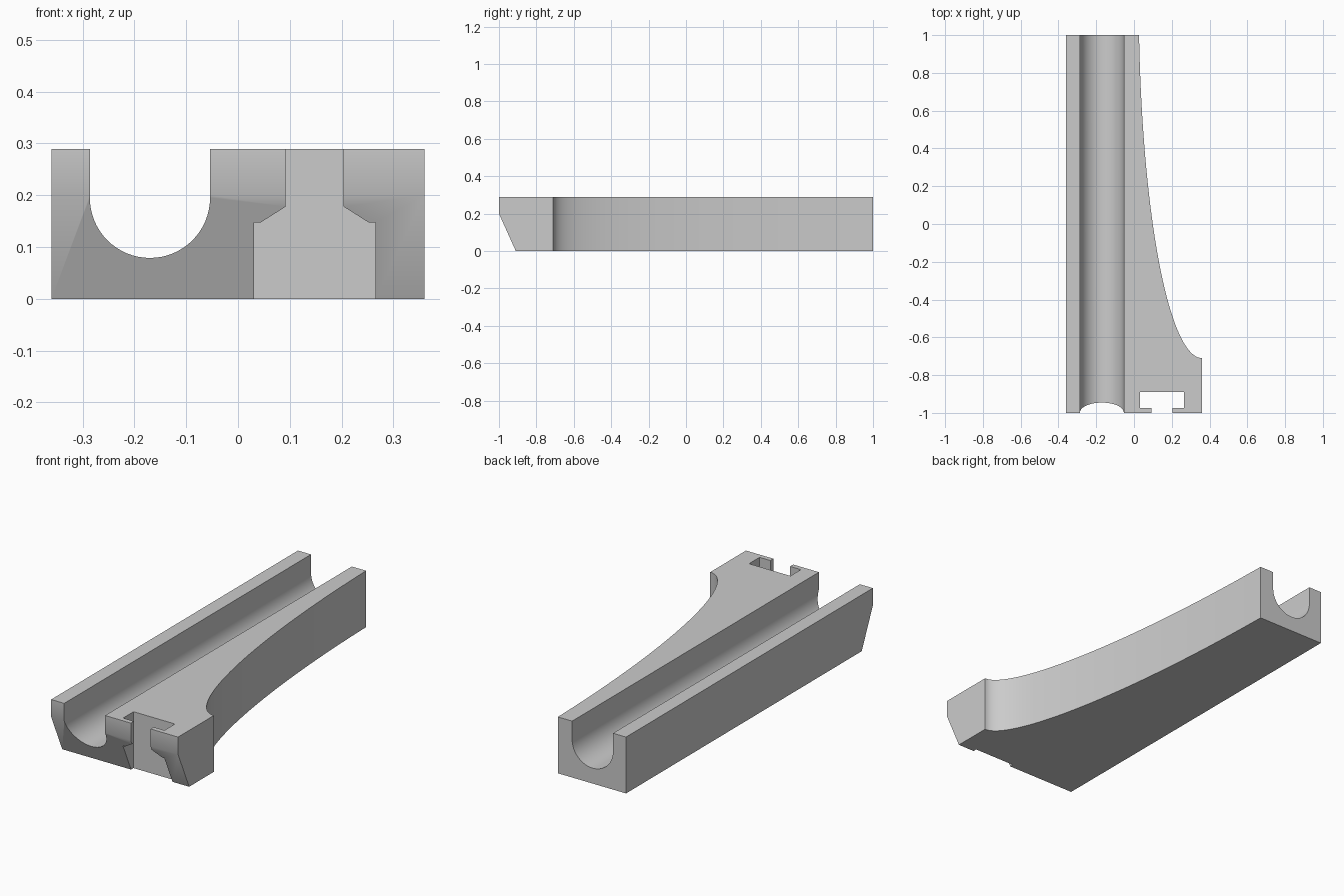
import bpy, bmesh, math

cube = bpy.data.objects.get("Cube")
if cube:
    bpy.data.objects.remove(cube)

grey = bpy.data.materials.new("plain grey")
grey.use_nodes = True
colour = (0.6, 0.6, 0.6, 1)
grey.diffuse_color = colour
grey.node_tree.nodes["Principled BSDF"].inputs["Base Color"].default_value = colour

HEIGHT = 0.289


def prism(name, outline, axis, start, end):
    """Extrude a 2D outline along the x, y or z axis."""
    place = {"x": lambda a, b, t: (t, a, b),
             "y": lambda a, b, t: (a, t, b),
             "z": lambda a, b, t: (a, b, t)}[axis]
    bm = bmesh.new()
    face = bm.faces.new([bm.verts.new(place(a, b, start)) for a, b in outline])
    extruded = bmesh.ops.extrude_face_region(bm, geom=[face])["geom"]
    verts = [g for g in extruded if isinstance(g, bmesh.types.BMVert)]
    bmesh.ops.translate(bm, verts=verts, vec=place(0, 0, end - start))
    bmesh.ops.recalc_face_normals(bm, faces=bm.faces)
    mesh = bpy.data.meshes.new(name)
    bm.to_mesh(mesh)
    bm.free()
    mesh.materials.append(grey)
    obj = bpy.data.objects.new(name, mesh)
    bpy.context.collection.objects.link(obj)
    return obj


def cut(target, cutter):
    """Subtract a cutter, then remove it."""
    bpy.context.view_layer.objects.active = target
    mod = target.modifiers.new("cut", "BOOLEAN")
    mod.operation = "DIFFERENCE"
    mod.solver = "EXACT"
    mod.object = cutter
    cutter.hide_render = True
    bpy.ops.object.modifier_apply(modifier=mod.name)
    bpy.data.objects.remove(cutter)


# Body plan: straight left edge, elliptical sweep on the other side
SIDE, SWEEP_Y, STEPS = 0.36, 1.2, 40
first = math.asin((SWEEP_Y - 1) / 1.91)
sweep = []
for i in range(STEPS + 1):
    t = first + (math.pi / 2 - first) * i / STEPS
    sweep.append((SIDE - 0.335 * math.cos(t), SWEEP_Y - 1.91 * math.sin(t)))
body = prism("channel_bracket",
             [(SIDE, -1), (-SIDE, -1), (-SIDE, 1)] + sweep, "z", 0, HEIGHT)

# Round-bottomed channel along the whole length
cx, cz, r = -0.17, 0.195, 0.116
arc = [(cx + r * math.cos(math.pi * (1 + i / 32)),
        cz + r * math.sin(math.pi * (1 + i / 32))) for i in range(33)]
cut(body, prism("channel_cutter", arc + [(cx + r, 0.5), (cx - r, 0.5)], "y", -1.2, 1.2))

# T-shaped slot: wide pocket behind a narrow mouth that flares downward
mid = 0.148
wide, narrow = 0.1175, 0.056
cut(body, prism("slot_pocket_cutter",
                [(mid - wide, -0.975), (mid + wide, -0.975),
                 (mid + wide, -0.89), (mid - wide, -0.89)], "z", -0.1, 0.5))
half = [(narrow, 0.5), (narrow, 0.178), (0.105, 0.147), (wide, 0.147), (wide, -0.1)]
mouth = [(mid + x, z) for x, z in half] + [(mid - x, z) for x, z in reversed(half)]
cut(body, prism("slot_mouth_cutter", mouth, "y", -1.1, -0.95))

# Sloped underside of the front end
slope = 0.09 / 0.2
cut(body, prism("front_slope_cutter",
                [(-1.0, 0.2), (-1.0 + slope * 0.3, -0.1), (-1.2, -0.1), (-1.2, 0.2)],
                "x", -1, 1))

# Smooth curved walls, crisp edges
bpy.ops.object.select_all(action="DESELECT")
body.select_set(True)
bpy.context.view_layer.objects.active = body
bpy.ops.object.shade_smooth_by_angle(angle=math.radians(25))
